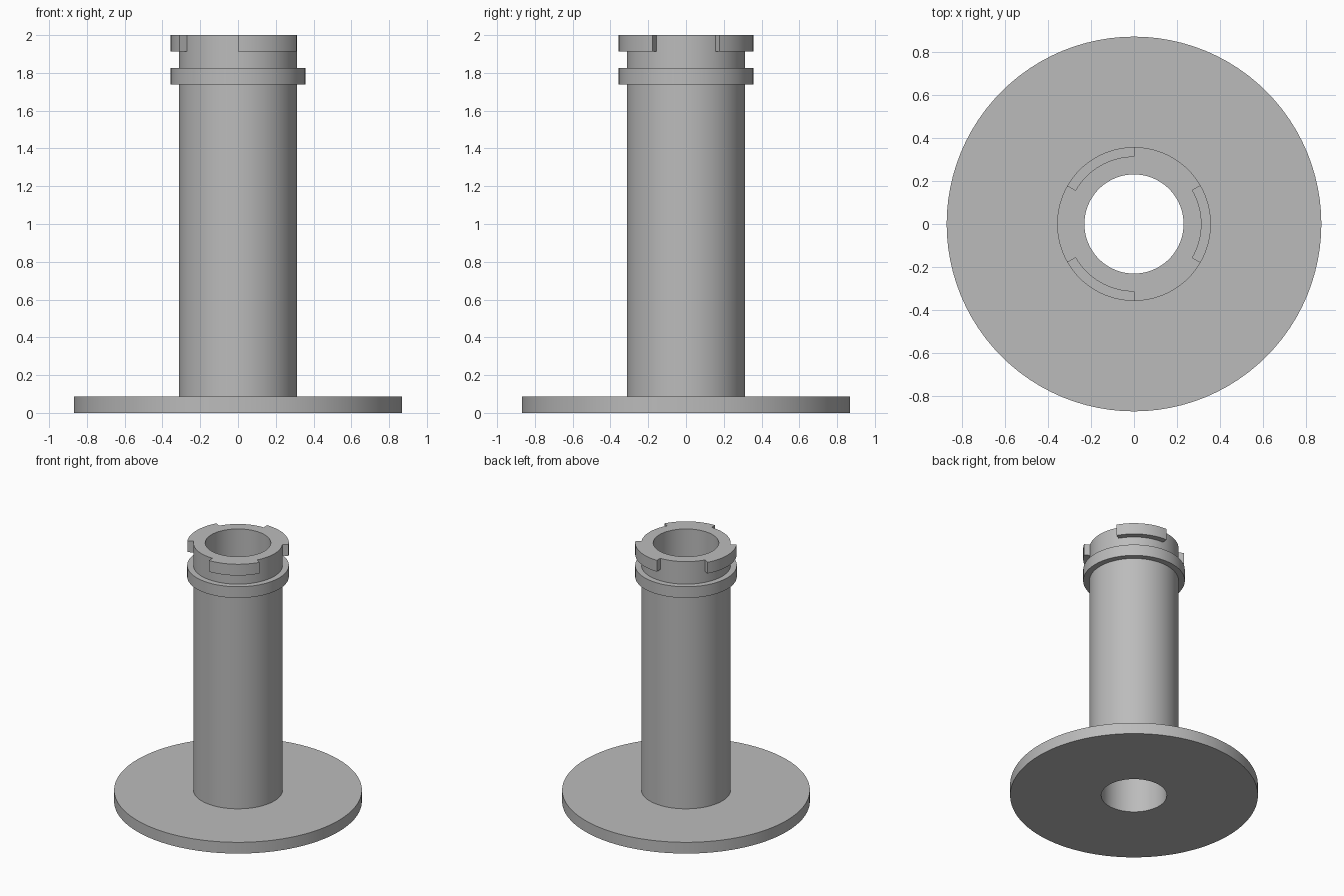
import bpy
import bmesh
from math import cos, sin, tau, atan2, degrees, radians

cube = bpy.data.objects.get("Cube")
if cube:
    bpy.data.objects.remove(cube)

STEPS = 96
UNIT = 2 / 23            # thickness shared by flange, collar and lugs
BORE, TUBE, RIM, FLANGE = 0.23, 0.313, 0.3565, 0.869
COLLAR_Z, LUG_Z, TOP = 20 * UNIT, 22 * UNIT, 2.0

grey = bpy.data.materials.new("plain grey")
grey.use_nodes = True
colour = (0.5, 0.5, 0.5, 1)
grey.diffuse_color = colour
grey.node_tree.nodes["Principled BSDF"].inputs["Base Color"].default_value = colour


def lathe(bm, profile):
    """Turn a closed (radius, height) profile around the z axis."""
    rings = []
    for i in range(STEPS):
        a = tau * i / STEPS
        rings.append([bm.verts.new((r * cos(a), r * sin(a), z)) for r, z in profile])
    for i, ring in enumerate(rings):
        following = rings[(i + 1) % STEPS]
        for j in range(len(profile)):
            k = (j + 1) % len(profile)
            bm.faces.new((ring[j], following[j], following[k], ring[k]))


# Hollow stem with base flange and collar, turned in one piece
bm = bmesh.new()
lathe(bm, [
    (BORE, 0), (FLANGE, 0), (FLANGE, UNIT),
    (TUBE, UNIT), (TUBE, COLLAR_Z),
    (RIM, COLLAR_Z), (RIM, COLLAR_Z + UNIT),
    (TUBE, COLLAR_Z + UNIT), (TUBE, LUG_Z), (TUBE, TOP), (BORE, TOP),
])
bmesh.ops.recalc_face_normals(bm, faces=bm.faces)


# Three bayonet lugs, each a sixth of a turn, pulled out of the top band
def in_lug(face):
    c = face.calc_center_median()
    angle = degrees(atan2(c.y, c.x)) % 120
    return c.z > LUG_Z and c.xy.length > TUBE * 0.98 and 30 < angle < 90


lug_faces = [f for f in bm.faces if in_lug(f)]
pulled = bmesh.ops.extrude_face_region(bm, geom=lug_faces)["geom"]
for v in pulled:
    if isinstance(v, bmesh.types.BMVert):
        v.co.xy *= RIM / TUBE
bmesh.ops.delete(bm, geom=[f for f in lug_faces if f.is_valid], context='FACES')
bmesh.ops.recalc_face_normals(bm, faces=bm.faces)

mesh = bpy.data.meshes.new("flanged_stem")
bm.to_mesh(mesh)
bm.free()
mesh.materials.append(grey)
stem = bpy.data.objects.new("flanged_stem", mesh)
bpy.context.collection.objects.link(stem)

# Smooth round walls with crisp machined edges
bpy.ops.object.select_all(action='DESELECT')
stem.select_set(True)
bpy.context.view_layer.objects.active = stem
bpy.ops.object.shade_smooth_by_angle(angle=radians(30))
